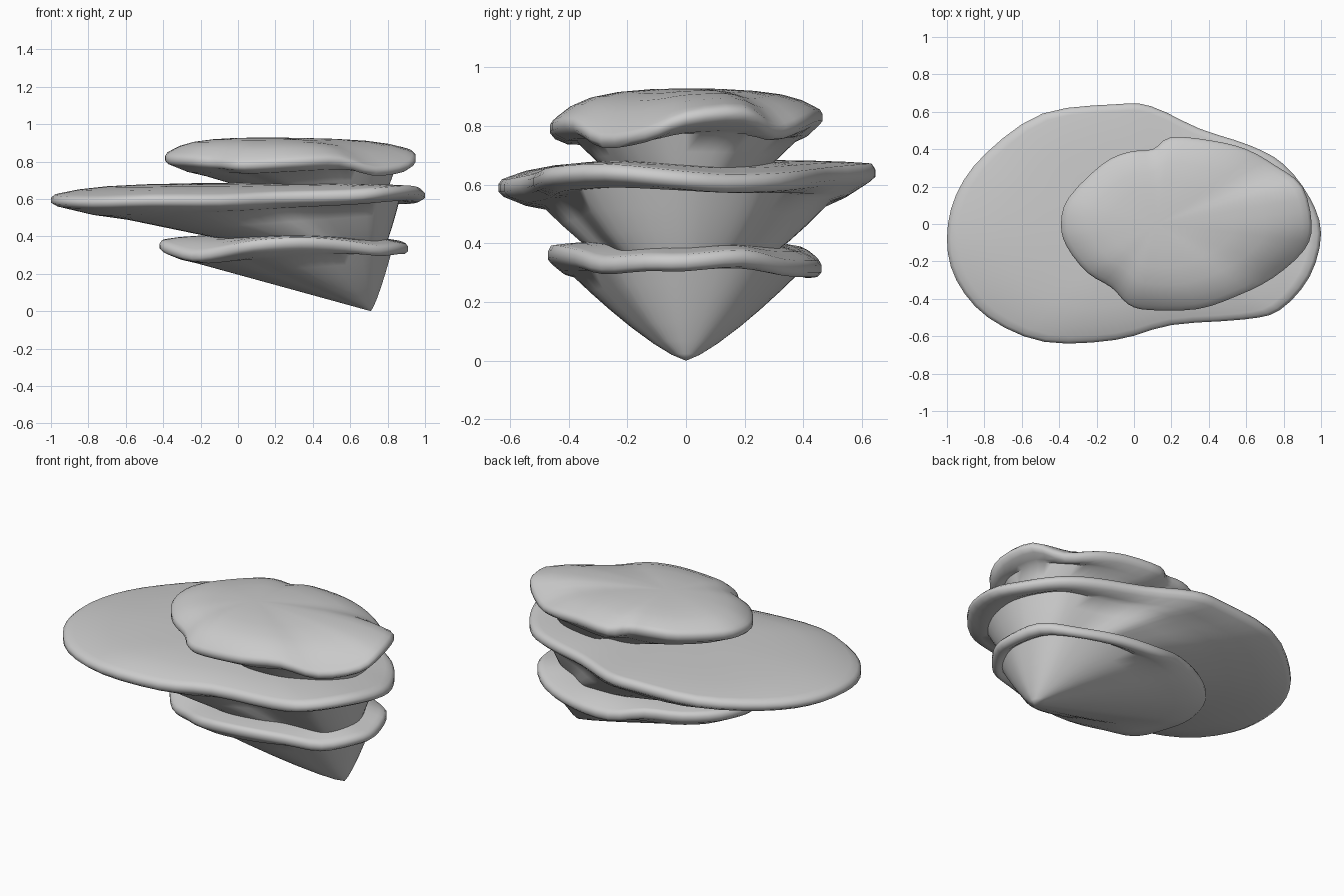
import bpy, bmesh, math
from mathutils import Vector

if "Cube" in bpy.data.objects:
    bpy.data.objects.remove(bpy.data.objects["Cube"], do_unlink=True)

grey = bpy.data.materials.new("plain grey")
grey.use_nodes = True
COLOR = (0.6, 0.6, 0.6, 1)
grey.diffuse_color = COLOR
grey.node_tree.nodes["Principled BSDF"].inputs["Base Color"].default_value = COLOR

STEP = 3  # rim points made per outline point


def smooth_loop(points):
    """Closed Catmull-Rom curve through the outline points."""
    p = [Vector(q) for q in points]
    n, out = len(p), []
    for i in range(n):
        a, b, c, d = (p[(i + k) % n] for k in (-1, 0, 1, 2))
        for j in range(STEP):
            t = j / STEP
            out.append(0.5 * (2 * b + (c - a) * t + (2 * a - 5 * b + 4 * c - d) * t * t
                              + (3 * b - a - 3 * c + d) * t ** 3))
    return out


def bracket(name, outline, top, foot, crease, half, bulge):
    """Wavy cap over a slanted cone.
    top: highest point, foot: cone tip, half: half the rim thickness,
    crease: (scale, height, slope along x) where the cone meets the cap,
    bulge: exponent that rounds the cone's sides (below 1 is fuller)."""
    rim = smooth_loop(outline)
    top, foot = Vector(top), Vector(foot)
    scale, height, slope = crease

    def upper(s, rise):
        ring = []
        for r in rim:
            v = top.lerp(r, s)
            v.z = (r.z + half) * (1 - rise) + top.z * rise
            ring.append(v)
        return ring

    def cone(s):
        """Ring at fraction s from the tip to the crease, steeper on the +x side."""
        ring = []
        full = s ** bulge
        for r in rim:
            out = (r - foot) * scale
            out.x *= 0.7 * full if out.x > 0 else s
            out.y *= full
            x_crease = foot.x + (r.x - foot.x) * scale
            out.z = (height + slope * x_crease - foot.z) * s
            ring.append(foot + out)
        return ring

    lip = []
    for r in rim:
        v = top.lerp(r, 0.97)
        v.z = r.z - half
        lip.append(v)
    rings = [upper(s, f) for s, f in
             ((0.25, 0.98), (0.5, 0.88), (0.7, 0.7), (0.85, 0.41), (0.94, 0.1), (0.98, -0.06))]
    rings.append([r + Vector((0, 0, half * 0.35)) for r in rim])
    rings.append([r - Vector((0, 0, half * 0.45)) for r in rim])
    rings.append(lip)
    belly = Vector((0, 0, half * 0.3))
    rings.append([a.lerp(b, 0.5) - belly for a, b in zip(lip, cone(1))])
    rings += [cone(s) for s in (1, 0.8, 0.6, 0.4, 0.2, 0.07)]

    bm = bmesh.new()
    loops = [[bm.verts.new(v) for v in ring] for ring in rings]
    n = len(rim)
    for a, b in zip(loops, loops[1:]):
        for i in range(n):
            k = (i + 1) % n
            bm.faces.new((a[i], b[i], b[k], a[k]))
    for loop, tip in ((loops[0], top), (loops[-1], foot)):
        centre = bm.verts.new(tip)
        for i in range(n):
            bm.faces.new((loop[i], loop[(i + 1) % n], centre))
    bmesh.ops.recalc_face_normals(bm, faces=bm.faces)
    mesh = bpy.data.meshes.new(name)
    bm.to_mesh(mesh)
    bm.free()
    mesh.materials.append(grey)
    obj = bpy.data.objects.new(name, mesh)
    bpy.context.collection.objects.link(obj)
    bpy.ops.object.select_all(action="DESELECT")
    bpy.context.view_layer.objects.active = obj
    obj.select_set(True)
    bpy.ops.object.shade_smooth_by_angle(angle=math.radians(60))


# Bottom bracket
bracket("lower_bracket", [
    (-.42, 0, .35), (-.36, .18, .36), (-.2, .32, .36), (0, .4, .36), (.2, .46, .32),
    (.45, .44, .315), (.7, .34, .32), (.85, .2, .35), (.91, 0, .335), (.88, -.14, .335),
    (.76, -.29, .325), (.58, -.38, .35), (.34, -.46, .365), (.08, -.46, .35),
    (-.1, -.36, .315), (-.25, -.27, .295), (-.37, -.12, .325)],
    (.2, 0, .41), (.71, 0, 0), (.82, .27, .07), .03, .78)

# Wide middle bracket
bracket("middle_bracket", [
    (-1, -.08, .595), (-.95, .16, .6), (-.79, .38, .61), (-.49, .59, .63), (-.1, .64, .64),
    (.09, .63, .64), (.35, .51, .63), (.62, .42, .62), (.8, .32, .61), (.94, .14, .605),
    (1, -.05, .62), (.94, -.28, .64), (.78, -.46, .63), (.59, -.51, .615),
    (.2, -.54, .605), (-.1, -.62, .59), (-.48, -.63, .59), (-.78, -.5, .58),
    (-.95, -.3, .585)],
    (0, 0, .685), (.71, 0, .22), (.76, .53, .07), .032, .62)

# Top bracket
bracket("upper_bracket", [
    (-.39, 0, .82), (-.35, .14, .83), (-.17, .32, .84), (-.03, .385, .85), (.1, .4, .84),
    (.2, .465, .83), (.42, .445, .83), (.6, .4, .81), (.76, .31, .785), (.9, .2, .84),
    (.95, 0, .825), (.91, -.14, .775), (.74, -.29, .755), (.55, -.385, .805),
    (.34, -.455, .8), (.08, -.46, .785), (-.03, -.43, .785), (-.12, -.34, .795),
    (-.25, -.26, .805), (-.36, -.12, .81)],
    (.12, 0, .928), (.71, 0, .46), (.8, .73, .05), .03, .78)
